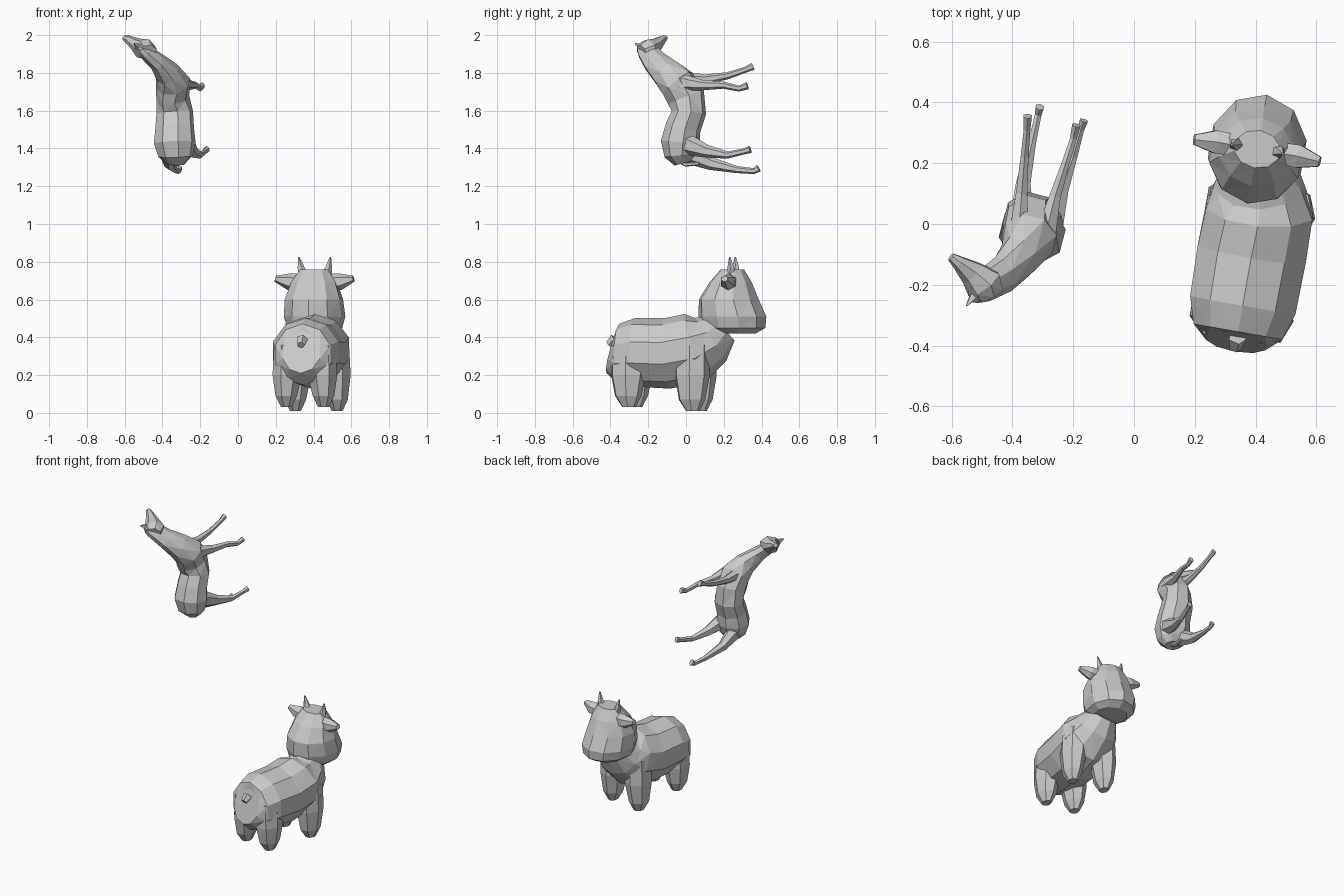
import bpy, bmesh, math
from mathutils import Vector, Matrix


def loft(name, rings, n=8, up=(0, 0, 1), mat=None, axis=None):
    """Faceted tube through rings of (centre, side radius, up radius)."""
    bm = bmesh.new()
    up = Vector(up).normalized()
    pts = [Vector(r[0]) for r in rings]
    loops = []
    for i, (c, a, b) in enumerate(rings):
        t = Vector(axis) if axis else (pts[min(i + 1, len(pts) - 1)] - pts[max(i - 1, 0)]).normalized()
        side = t.cross(up).normalized()
        v = side.cross(t)
        loop = []
        for k in range(n):
            ang = 2 * math.pi * (k + 0.5) / n
            p = pts[i] + (side * a * math.cos(ang) + v * b * math.sin(ang)) * 1.04
            loop.append(bm.verts.new(p))
        loops.append(loop)
    for l0, l1 in zip(loops, loops[1:]):
        for k in range(n):
            bm.faces.new((l0[k], l0[(k + 1) % n], l1[(k + 1) % n], l1[k]))
    bm.faces.new(loops[0][::-1])
    bm.faces.new(loops[-1])
    bmesh.ops.triangulate(bm, faces=bm.faces[:])
    bmesh.ops.recalc_face_normals(bm, faces=bm.faces[:])
    if mat:
        bm.transform(mat)
    me = bpy.data.meshes.new(name)
    bm.to_mesh(me)
    bm.free()
    ob = bpy.data.objects.new(name, me)
    bpy.context.collection.objects.link(ob)
    return ob


# ---- Calf: built facing +y, then turned slightly ----
turn = Matrix.Rotation(math.radians(-10), 4, 'Z')
calf = Matrix.Translation((0.405, 0, 0)) @ turn
calf_head = Matrix.Translation((0.362, 0, 0)) @ turn

# body and neck
body = [(-0.395, 0.32, 0.10, 0.11), (-0.36, 0.31, 0.15, 0.155), (-0.27, 0.32, 0.178, 0.175),
        (-0.10, 0.315, 0.182, 0.18), (0.05, 0.345, 0.178, 0.18), (0.13, 0.39, 0.14, 0.135),
        (0.19, 0.45, 0.09, 0.09)]
loft("calf_body", [((-max(0, y - 0.05) * 0.2, y, z), a, b) for y, z, a, b in body], 10, mat=calf)

# head, stacked upward with a broad muzzle
head = [(0.42, 0.26, 0.10, 0.11), (0.45, 0.255, 0.14, 0.165), (0.51, 0.25, 0.157, 0.175),
        (0.60, 0.23, 0.15, 0.155), (0.69, 0.24, 0.12, 0.11), (0.76, 0.25, 0.075, 0.06)]
loft("calf_head", [((0, y, z), a, b) for z, y, a, b in head], 10, up=(0, 1, 0),
     mat=calf_head, axis=(0, 0, 1))

# tail nub
loft("calf_tail", [((0, -0.38, 0.39), 0.03, 0.03), ((0, -0.415, 0.36), 0.02, 0.02)], 5, mat=calf)

for s, tag in ((-1, "left"), (1, "right")):
    # legs
    for part, x, y, zb in (("rear", 0.10, -0.295, 0.03), ("front", 0.112, 0.05, 0.01)):
        loft(f"calf_{part}_leg_{tag}",
             [((s * x * 0.93, y, 0.36), 0.07, 0.09), ((s * x * 0.95, y, 0.20), 0.076, 0.092),
              ((s * x, y, zb + 0.06), 0.056, 0.07), ((s * x, y + 0.005, zb), 0.028, 0.035)],
             7, up=(0, 1, 0), mat=calf, axis=(0, 0, 1))
    # ears
    loft(f"calf_ear_{tag}",
         [((s * 0.09, 0.25, 0.69), 0.04, 0.045), ((s * 0.14, 0.25, 0.695), 0.042, 0.042),
          ((s * 0.21, 0.245, 0.71), 0.018, 0.016)], 6, mat=calf_head)
    # horns
    loft(f"calf_horn_{tag}",
         [((s * 0.06, 0.25, 0.72), 0.03, 0.03), ((s * 0.075, 0.255, 0.77), 0.018, 0.018),
          ((s * 0.085, 0.25, 0.825), 0.004, 0.004)], 5, up=(0, 1, 0), mat=calf_head)

# ---- Foal: nose up, legs pointing to +y, back to -y ----
back = (-0.25, -1, 0)
loft("foal_body",
     [((-0.33, -0.02, 1.32), 0.05, 0.04), ((-0.33, -0.03, 1.36), 0.09, 0.08),
      ((-0.335, -0.03, 1.43), 0.108, 0.10), ((-0.335, -0.015, 1.51), 0.10, 0.09),
      ((-0.335, 0.015, 1.59), 0.095, 0.088), ((-0.345, 0.0, 1.67), 0.083, 0.10),
      ((-0.345, -0.045, 1.745), 0.09, 0.095), ((-0.375, -0.105, 1.80), 0.065, 0.08),
      ((-0.43, -0.165, 1.86), 0.045, 0.065), ((-0.495, -0.205, 1.915), 0.036, 0.055),
      ((-0.53, -0.235, 1.95), 0.02, 0.03)], 8, up=back)

# head pointing up and forward, with a deep cheek
loft("foal_head",
     [((-0.475, -0.235, 1.91), 0.05, 0.04), ((-0.495, -0.195, 1.925), 0.062, 0.055),
      ((-0.535, -0.16, 1.948), 0.042, 0.036), ((-0.58, -0.125, 1.976), 0.022, 0.022),
      ((-0.602, -0.108, 1.985), 0.014, 0.014)], 7)

# ears
loft("foal_ear_left", [((-0.53, -0.24, 1.94), 0.015, 0.02), ((-0.55, -0.268, 1.955), 0.004, 0.004)], 4)

# legs: hip, knee, ankle, hoof
legs = {
    "rear_left": [(-0.37, -0.02, 1.39), (-0.365, 0.13, 1.32), (-0.335, 0.27, 1.288), (-0.315, 0.36, 1.28), (-0.31, 0.385, 1.295)],
    "rear_right": [(-0.28, -0.02, 1.43), (-0.24, 0.11, 1.385), (-0.20, 0.22, 1.365), (-0.175, 0.31, 1.385), (-0.165, 0.34, 1.395)],
    "front_left": [(-0.38, -0.04, 1.765), (-0.37, 0.10, 1.765), (-0.36, 0.22, 1.785), (-0.352, 0.31, 1.815), (-0.35, 0.355, 1.835)],
    "front_right": [(-0.29, -0.03, 1.75), (-0.26, 0.09, 1.735), (-0.225, 0.20, 1.735), (-0.20, 0.28, 1.717), (-0.19, 0.325, 1.732)],
}
for tag, path in legs.items():
    upper = (0.06, 0.033) if "rear" in tag else (0.045, 0.026)
    radii = (upper[0], upper[1], 0.018, 0.015, 0.019)
    loft(f"foal_{tag}_leg", [(p, r * 0.8, r) for p, r in zip(path, radii)], 6)

# tail
loft("foal_tail", [((-0.34, -0.06, 1.35), 0.02, 0.015), ((-0.33, 0.0, 1.315), 0.018, 0.012),
                   ((-0.325, 0.07, 1.32), 0.01, 0.008)], 5)
